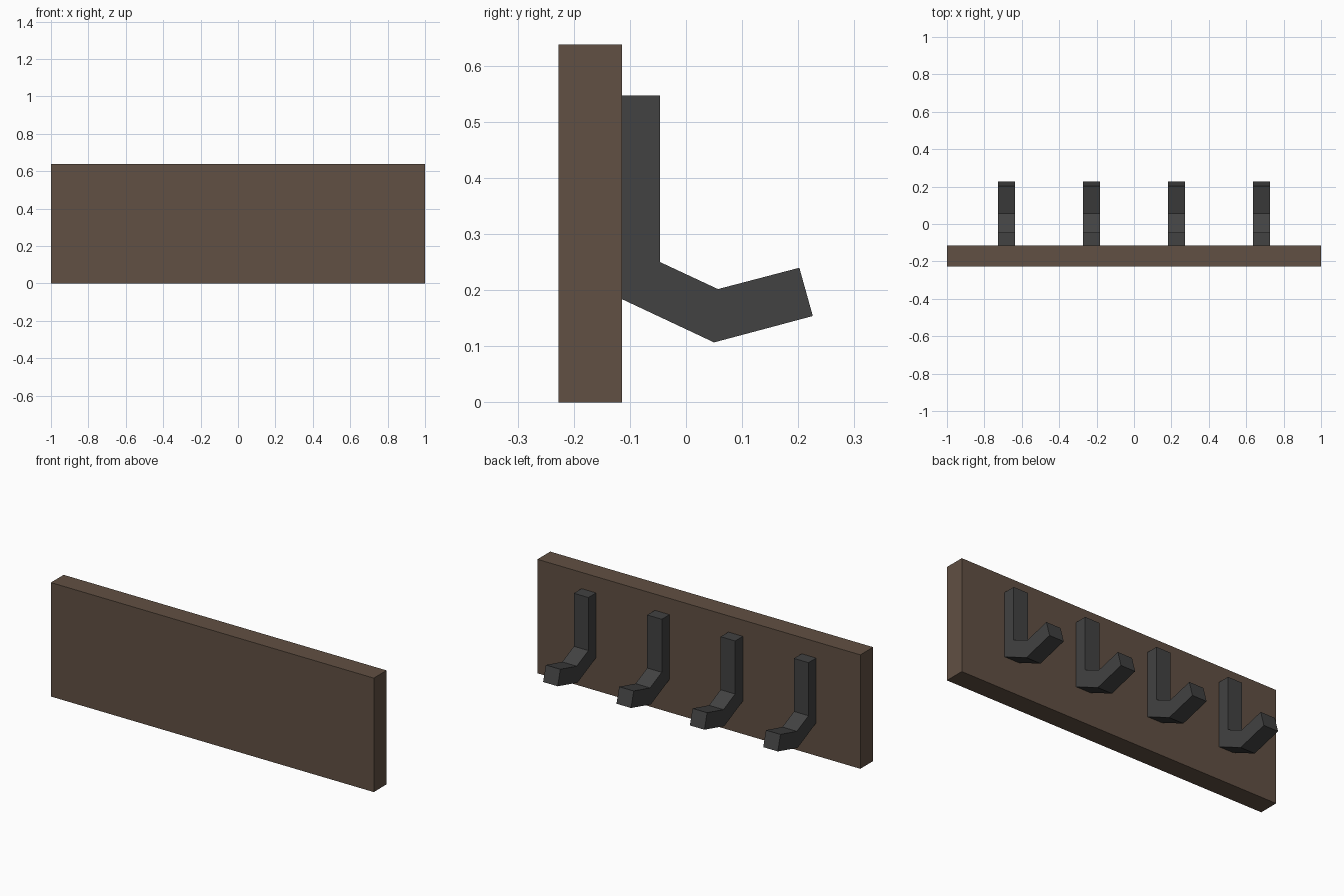
import bpy
import bmesh

if "Cube" in bpy.data.objects:
    bpy.data.objects.remove(bpy.data.objects["Cube"])


def material(name, rgb):
    mat = bpy.data.materials.new(name)
    mat.diffuse_color = (*rgb, 1.0)
    mat.use_nodes = True
    mat.node_tree.nodes["Principled BSDF"].inputs["Base Color"].default_value = mat.diffuse_color
    return mat


def extrude_profile(name, profile, width, x, mat):
    """Extrude a (y, z) side profile along x, centred on x."""
    bm = bmesh.new()
    face = bm.faces.new([bm.verts.new((-width / 2, y, z)) for y, z in profile])
    extruded = bmesh.ops.extrude_face_region(bm, geom=[face], use_keep_orig=True)["geom"]
    verts = [g for g in extruded if isinstance(g, bmesh.types.BMVert)]
    bmesh.ops.translate(bm, verts=verts, vec=(width, 0, 0))
    bmesh.ops.recalc_face_normals(bm, faces=bm.faces)
    mesh = bpy.data.meshes.new(name)
    bm.to_mesh(mesh)
    bm.free()
    mesh.materials.append(mat)
    obj = bpy.data.objects.new(name, mesh)
    obj.location.x = x
    bpy.context.collection.objects.link(obj)
    return obj


wood = material("brown wood", (0.12, 0.08, 0.056))
iron = material("dark iron", (0.054, 0.054, 0.054))

BACK, FACE, TOP = -0.227, -0.114, 0.638

# Wall board
board = [(BACK, 0), (FACE, 0), (FACE, TOP), (BACK, TOP)]
extrude_profile("wall_board", board, 2.0, 0, wood)

# Four bent hooks: upright plate, falling arm, upturned tip
hook = [(FACE, 0.547), (-0.046, 0.547), (-0.046, 0.25), (0.057, 0.202),
        (0.202, 0.24), (0.226, 0.154), (0.05, 0.107), (FACE, 0.184)]
for i in range(4):
    extrude_profile(f"hook_{i + 1}", hook, 0.09, (i - 1.5) * 0.4545, iron)
